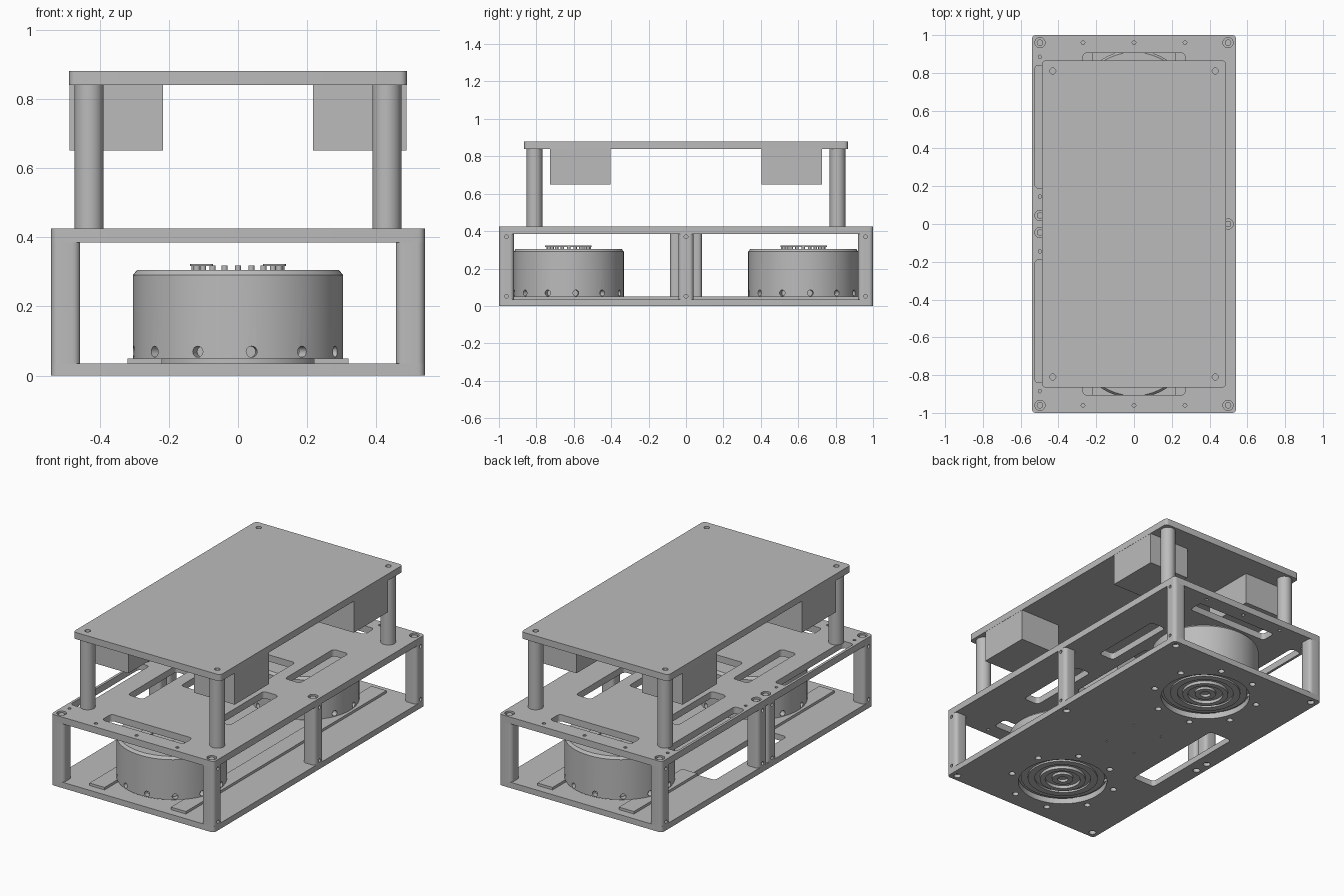
import bpy, bmesh, math
from mathutils import Matrix, Vector

cube = bpy.data.objects.get("Cube")
if cube:
    bpy.data.objects.remove(cube, do_unlink=True)

grey = bpy.data.materials.new("machined grey")
grey.use_nodes = True
grey.diffuse_color = (0.5, 0.5, 0.5, 1)
grey.node_tree.nodes["Principled BSDF"].inputs["Base Color"].default_value = (0.5, 0.5, 0.5, 1)


def rect(x0, x1, y0, y1, r=0.02, steps=5):
    """Outline of a rounded rectangle."""
    if r == 0:
        return [(x0, y0), (x1, y0), (x1, y1), (x0, y1)]
    corners = [(x1 - r, y1 - r), (x0 + r, y1 - r), (x0 + r, y0 + r), (x1 - r, y0 + r)]
    return [(cx + r * math.cos(math.pi / 2 * (q + i / steps)),
             cy + r * math.sin(math.pi / 2 * (q + i / steps)))
            for q, (cx, cy) in enumerate(corners) for i in range(steps + 1)]


def disc(x, y, r, n=20):
    return [(x + r * math.cos(math.tau * i / n), y + r * math.sin(math.tau * i / n)) for i in range(n)]


def add_prism(bm, outline, z0, z1):
    low = [bm.verts.new((x, y, z0)) for x, y in outline]
    high = [bm.verts.new((x, y, z1)) for x, y in outline]
    bm.faces.new(low[::-1])
    bm.faces.new(high)
    for i in range(len(low)):
        j = (i + 1) % len(low)
        bm.faces.new((low[i], low[j], high[j], high[i]))


def add_rod(bm, start, end, r):
    a, b = Vector(start), Vector(end)
    turn = (b - a).to_track_quat('Z', 'Y').to_matrix().to_4x4()
    bmesh.ops.create_cone(bm, cap_ends=True, segments=16, radius1=r, radius2=r,
                          depth=(b - a).length, matrix=Matrix.Translation((a + b) / 2) @ turn)


def finish(name, bm):
    bmesh.ops.recalc_face_normals(bm, faces=bm.faces)
    mesh = bpy.data.meshes.new(name)
    bm.to_mesh(mesh)
    bm.free()
    mesh.materials.append(grey)
    ob = bpy.data.objects.new(name, mesh)
    bpy.context.collection.objects.link(ob)
    return ob


def smooth(ob):
    bpy.ops.object.select_all(action='DESELECT')
    ob.select_set(True)
    bpy.context.view_layer.objects.active = ob
    bpy.ops.object.shade_smooth_by_angle(angle=math.radians(30))


def cut(ob, cutter_bm):
    cutter = finish("cutter", cutter_bm)
    cutter.hide_render = True
    mod = ob.modifiers.new("holes", 'BOOLEAN')
    mod.object, mod.solver = cutter, 'EXACT'
    bpy.context.view_layer.update()
    result = bpy.data.meshes.new_from_object(ob.evaluated_get(bpy.context.evaluated_depsgraph_get()))
    ob.modifiers.clear()
    ob.data = result
    bpy.data.objects.remove(cutter, do_unlink=True)


def solid(name, outline, z0, z1, holes=()):
    bm = bmesh.new()
    add_prism(bm, outline, z0, z1)
    ob = finish(name, bm)
    if holes:
        cbm = bmesh.new()
        for hole in holes:
            add_prism(cbm, *hole)
        cut(ob, cbm)
    smooth(ob)
    return ob


SIGNS = [(sx, sy) for sx in (-1, 1) for sy in (-1, 1)]
MOTOR_Y = 0.627
posts = [(sx * 0.498, sy * 0.96) for sx, sy in SIGNS] + [(0.498, 0), (-0.498, 0.045), (-0.498, -0.045)]

# Base plate with motor openings, cable window and screw pockets
holes = [(rect(-0.43, -0.28, -0.34, 0.34), -0.1, 0.1)]
holes += [(disc(x, y, 0.02), -0.1, 0.02) for x, y in posts]
for s in (-1, 1):
    holes.append((disc(0, s * MOTOR_Y, 0.25, 64), -0.1, 0.1))
    for k in range(8):
        a = math.tau * (k + 0.5) / 8
        holes.append((disc(0.3 * math.cos(a), s * MOTOR_Y + 0.3 * math.sin(a), 0.018), -0.1, 0.022))
    holes += [(disc(x, s * 0.12, 0.006, 10), -0.1, 0.1) for x in (-0.1, 0.1)]
solid("base_plate", rect(-0.54, 0.54, -1, 1), 0, 0.035, holes)

# Middle plate with slots and recessed screws
holes = [(rect(-0.17, 0.17, -0.3, 0.3), 0.3, 0.5)]
for s in (-1, 1):
    holes.append((rect(-0.27, 0.27, s * 0.86 - 0.045, s * 0.86 + 0.045), 0.3, 0.5))
    holes.append((rect(-0.525, -0.455, s * 0.515 - 0.325, s * 0.515 + 0.325), 0.3, 0.5))
    holes += [(disc(x, s * 0.96, 0.01, 12), 0.3, 0.5) for x in (-0.27, 0, 0.27)]
    holes += [(disc(-0.498, s * y, 0.009, 12), 0.3, 0.5) for y in (0.145, 0.885)]
holes += [(rect(sx * 0.29 - 0.05, sx * 0.29 + 0.05, sy * 0.33 - 0.23, sy * 0.33 + 0.23), 0.3, 0.5)
          for sx, sy in SIGNS]
holes += [(disc(x, y, 0.027), 0.41, 0.5) for x, y in posts]
solid("middle_plate", rect(-0.54, 0.54, -1, 1), 0.385, 0.425, holes)
for i, (x, y) in enumerate(posts):
    solid(f"plate_screw_{i + 1}", disc(x, y, 0.017), 0.4, 0.42)

# Frame posts with side screw holes
for i, (x, y) in enumerate(posts):
    post = solid(f"frame_post_{i + 1}", rect(x - 0.042, x + 0.042, y - 0.04, y + 0.04, 0.022), 0.035, 0.385)
    bm = bmesh.new()
    side = math.copysign(1, x)
    for z in (0.052, 0.37):
        add_rod(bm, (x + side * 0.02, y, z), (x + side * 0.1, y, z), 0.01)
    cut(post, bm)
    smooth(post)

# Rails the motors rest on; the right-hand rail breaks at the window
solid("left_rail", rect(0.22, 0.32, -0.95, 0.95, 0), 0.035, 0.05)
for s, label in ((-1, "front"), (1, "back")):
    solid(f"right_rail_{label}", rect(-0.32, -0.22, s * 0.65 - 0.3, s * 0.65 + 0.3, 0), 0.035, 0.05)

# Motors: turned body, radial vents, rings underneath, connector on top
profile = [(0, .03), (.03, .03), (.03, .015), (.06, .015), (.06, .03), (.1, .03), (.1, .012),
           (.13, .012), (.13, .03), (.16, .03), (.16, .02), (.2, .02), (.2, .03), (.24, .03),
           (.24, .05), (.304, .05), (.304, .29), (.292, .305), (0, .305)]
for s, label in ((-1, "front"), (1, "back")):
    bm = bmesh.new()
    verts = [bm.verts.new((r, 0, z)) for r, z in profile]
    edges = [bm.edges.new(pair) for pair in zip(verts, verts[1:])]
    bmesh.ops.spin(bm, geom=verts + edges, cent=(0, 0, 0), axis=(0, 0, 1), angle=math.tau, steps=72)
    bmesh.ops.remove_doubles(bm, verts=bm.verts, dist=0.0001)
    motor = finish(f"{label}_motor", bm)
    vents = bmesh.new()
    for k in range(12):
        a = math.radians(7.5 + 30 * k)
        d = Vector((math.sin(a), -math.cos(a), 0))
        lift = Vector((0, 0, 0.069))
        add_rod(vents, d * 0.27 + lift, d * 0.35 + lift, 0.016)
    cut(motor, vents)
    motor.location.y = s * MOTOR_Y
    motor.scale.y = 0.968
    smooth(motor)

    pins = bmesh.new()
    for k in range(20):
        a = math.tau * k / 20
        x, y = 0.125 * math.cos(a), s * MOTOR_Y + 0.11 * math.sin(a)
        add_rod(pins, (x, y, 0.3), (x, y, 0.318), 0.009)
    smooth(finish(f"{label}_motor_pins", pins))
    for sx, side in ((-1, "right"), (1, "left")):
        solid(f"{label}_{side}_connector_strip",
              rect(sx * 0.105 - 0.033, sx * 0.105 + 0.033, s * 0.63 - 0.125, s * 0.63 + 0.125, 0.01), 0.316, 0.322)

# Top deck, its columns and the four hanging blocks
holes = [(disc(sx * 0.43, sy * 0.81, 0.016), 0.865, 0.9) for sx, sy in SIGNS]
solid("top_deck", rect(-0.488, 0.488, -0.865, 0.865), 0.84, 0.88, holes)
for sx, sy in SIGNS:
    label = ("front" if sy < 0 else "back") + ("_right" if sx < 0 else "_left")
    solid(f"{label}_column", disc(sx * 0.43, sy * 0.81, 0.042, 40), 0.425, 0.84)
    solid(f"{label}_block", rect(sx * 0.352 - 0.135, sx * 0.352 + 0.135,
                                 sy * 0.565 - 0.162, sy * 0.565 + 0.162, 0), 0.65, 0.84)
